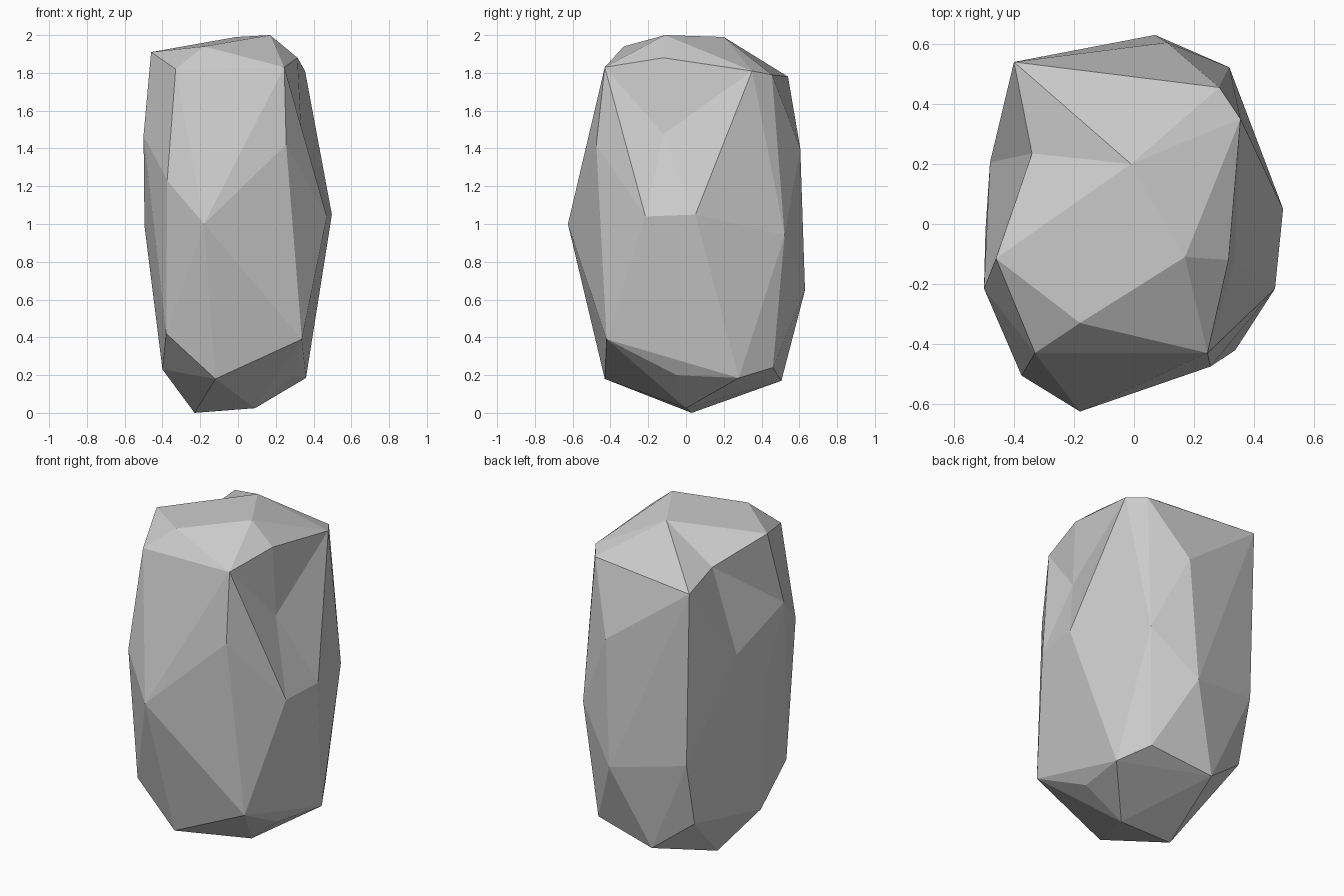
import bpy, bmesh

# Corner points of the boulder, ring by ring from top to bottom
crown = [(.17, -.11, 2), (-.01, .2, 1.99), (-.18, -.33, 1.94), (-.46, -.115, 1.91),
         (.315, -.12, 1.88)]
shoulder = [(.355, .35, 1.81), (.245, -.43, 1.83), (-.33, -.43, 1.82),
            (.285, .455, 1.79), (-.4, .54, 1.78)]
waist = [(-.48, .205, 1.31), (-.5, -.215, 1.47), (-.375, -.505, 1.23), (-.18, -.625, 1),
         (.255, -.475, 1.42), (.47, -.215, 1.04), (.497, .05, 1.05), (.318, .522, .94),
         (.07, .63, .65), (.11, .605, 1.4), (-.377, .534, .74), (-.495, -.02, .99)]
foot = [(.338, -.42, .39), (-.12, -.43, .18), (.3, -.05, .2), (.36, .28, .185),
        (.26, .46, .24), (-.127, .505, .17), (-.38, -.41, .42), (-.4, -.14, .23),
        (.09, 0, .025), (-.23, .03, 0), (-.369, .446, .357)]

# Chipped dents: (point used while wrapping, final position pulled inward)
dents = [((-.46, .23, 1.88), (-.34, .235, 1.81)),
         ((.45, -.12, 1.52), (.335, -.12, 1.475))]

# Wrap all points in a faceted skin, then press the dents in
bm = bmesh.new()
for p in crown + shoulder + waist + foot:
    bm.verts.new(p)
pressed = [(bm.verts.new(out), inner) for out, inner in dents]
bmesh.ops.convex_hull(bm, input=bm.verts[:])
for v, inner in pressed:
    v.co = inner
bmesh.ops.delete(bm, geom=[v for v in bm.verts if not v.link_faces], context='VERTS')
bmesh.ops.recalc_face_normals(bm, faces=bm.faces[:])

mesh = bpy.data.meshes.new("boulder")
bm.to_mesh(mesh)
bm.free()
bpy.context.collection.objects.link(bpy.data.objects.new("boulder", mesh))
